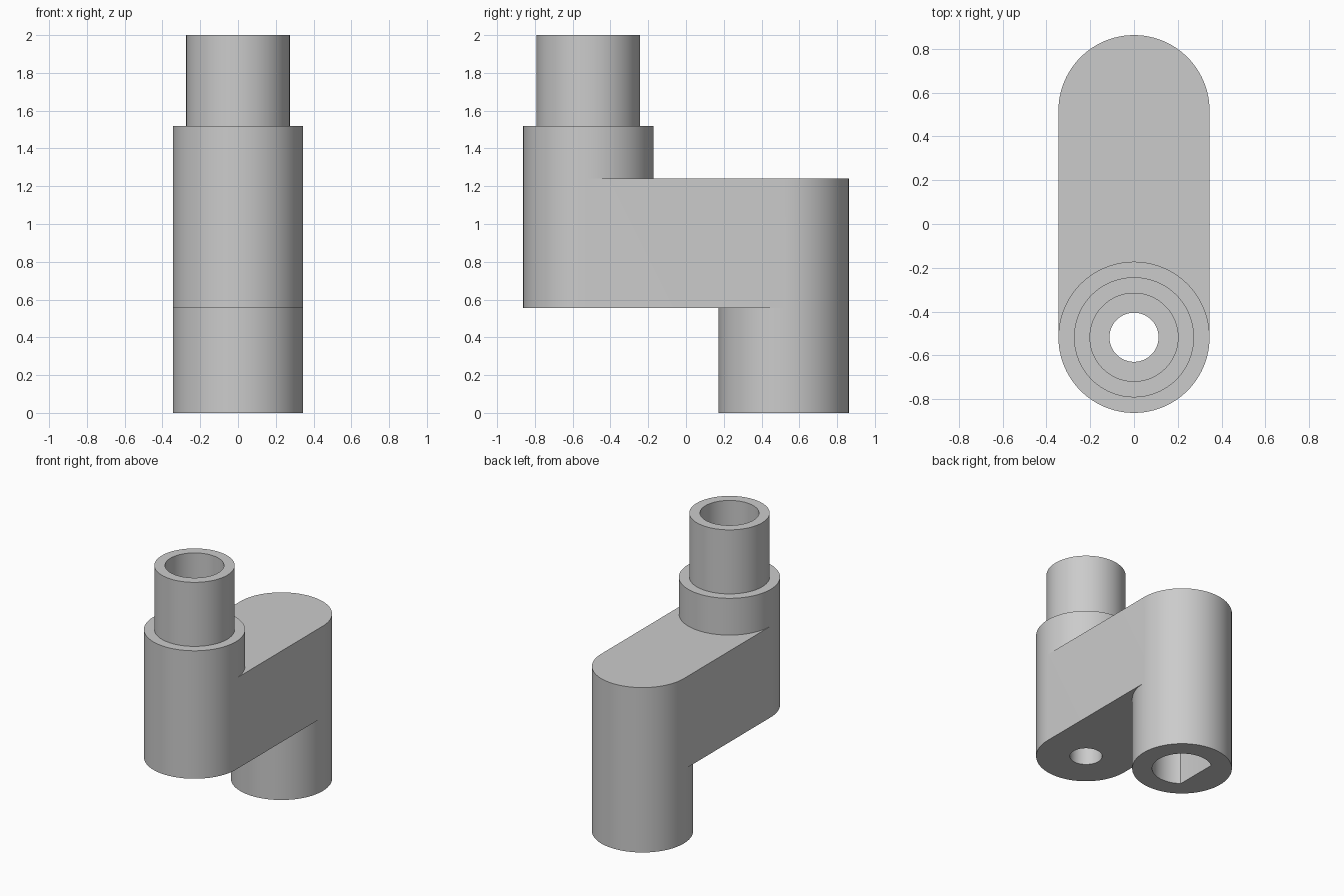
import bpy, bmesh, math

if "Cube" in bpy.data.objects:
    bpy.data.objects.remove(bpy.data.objects["Cube"], do_unlink=True)

N = 48                      # segments per half circle
R, Y = 0.345, 0.517         # column radius and axis offset
Z0, Z1, Z2, Z3, Z4 = 0, 0.555, 1.241, 1.518, 2.0

grey = bpy.data.materials.new("plain grey")
grey.use_nodes = True
grey.diffuse_color = (0.6, 0.6, 0.6, 1)
grey.node_tree.nodes["Principled BSDF"].inputs["Base Color"].default_value = (0.6, 0.6, 0.6, 1)


def arc(cy, r, start):
    """Half circle, counter-clockwise, both ends included."""
    angles = [start + math.pi * i / N for i in range(N + 1)]
    return [(r * math.cos(a), cy + r * math.sin(a)) for a in angles]


def circle(cy, r):
    return arc(cy, r, 0)[:-1] + arc(cy, r, math.pi)[:-1]


def wall(bm, lower, upper, z_low, z_high):
    """Band of quads between two outlines of equal length."""
    a = [bm.verts.new((x, y, z_low)) for x, y in lower]
    b = [bm.verts.new((x, y, z_high)) for x, y in upper]
    for i in range(len(a)):
        j = (i + 1) % len(a)
        bm.faces.new((a[i], a[j], b[j], b[i]))


def cap(bm, outline, z):
    bm.faces.new([bm.verts.new((x, y, z)) for x, y in outline])


def finish(bm, name):
    bmesh.ops.remove_doubles(bm, verts=bm.verts, dist=0.0002)
    bmesh.ops.recalc_face_normals(bm, faces=bm.faces)
    mesh = bpy.data.meshes.new(name)
    bm.to_mesh(mesh)
    bm.free()
    mesh.materials.append(grey)
    obj = bpy.data.objects.new(name, mesh)
    bpy.context.collection.objects.link(obj)
    return obj


def prism(name, outline, z_low, z_high):
    bm = bmesh.new()
    wall(bm, outline, outline, z_low, z_high)
    cap(bm, outline, z_low)
    cap(bm, outline, z_high)
    return finish(bm, name)


# Outlines of the two columns and the rounded arm joining them
front_outer, front_inner = arc(-Y, R, math.pi), arc(-Y, R, 0)
back_outer, back_inner = arc(Y, R, 0), arc(Y, R, math.pi)
front_round, back_round = circle(-Y, R), circle(Y, R)
arm = front_outer + back_outer
spigot = circle(-Y, 0.274)

# Outer shell as one closed solid
bm = bmesh.new()
cap(bm, back_round, Z0)
wall(bm, back_round, back_round, Z0, Z1)              # rear post
cap(bm, front_outer + back_inner[::-1], Z1)           # arm underside
wall(bm, arm, arm, Z1, Z2)                            # arm
cap(bm, back_outer + front_inner[::-1], Z2)           # arm top
wall(bm, front_round, front_round, Z2, Z3)            # collar
wall(bm, front_round, spigot, Z3, Z3)                 # shoulder
wall(bm, spigot, spigot, Z3, Z4)                      # spigot
cap(bm, spigot, Z4)
body = finish(bm, "offset_arm")

# Stepped bore in the front column, flat-sided socket in the rear post
socket = [(max(x, -0.127), y) for x, y in circle(Y, 0.207)]
socket = [p for i, p in enumerate(socket)
          if p[0] > -0.127 or socket[i - 1][0] > -0.127
          or socket[(i + 1) % len(socket)][0] > -0.127]
cutters = [
    prism("bore_cutter", circle(-Y, 0.201), 0.9, 2.2),
    prism("through_hole_cutter", circle(-Y, 0.112), 0.3, 1.1),
    prism("socket_cutter", socket, -0.2, 0.83),
]
bpy.context.view_layer.objects.active = body
for cutter in cutters:
    cutter.hide_render = True
    mod = body.modifiers.new(cutter.name, 'BOOLEAN')
    mod.operation = 'DIFFERENCE'
    mod.solver = 'EXACT'
    mod.object = cutter
    bpy.ops.object.modifier_apply(modifier=mod.name)
    bpy.data.objects.remove(cutter, do_unlink=True)

bpy.ops.object.select_all(action='DESELECT')
body.select_set(True)
bpy.ops.object.shade_smooth_by_angle(angle=math.radians(30))
